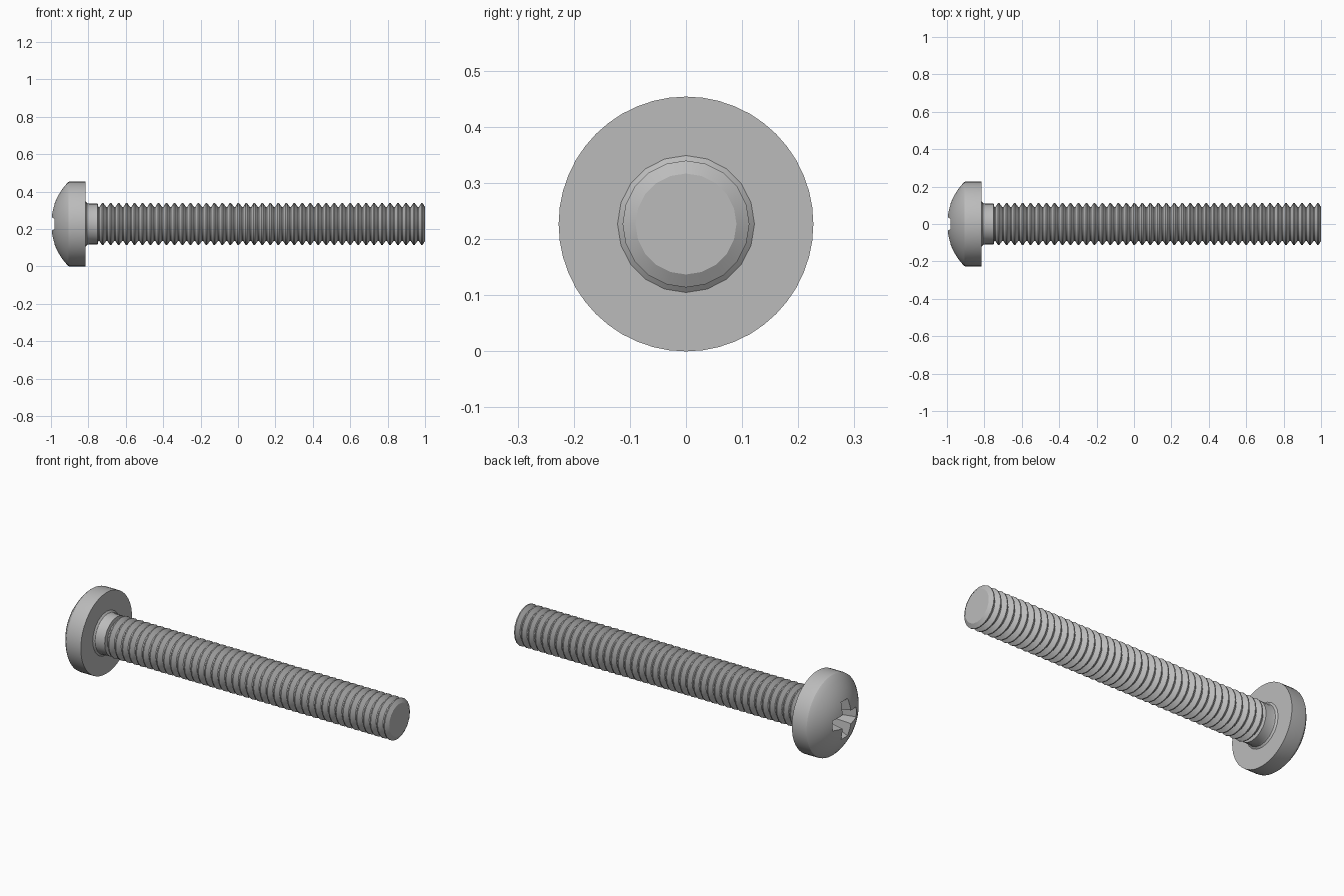
import bpy, bmesh, math

if "Cube" in bpy.data.objects:
    bpy.data.objects.remove(bpy.data.objects["Cube"])

R = 0.227           # head radius, also the height of the axis
HEAD_BACK = -0.815  # underside of the head

steel = bpy.data.materials.new("grey_steel")
steel.diffuse_color = (0.5, 0.5, 0.5, 1)
steel.use_nodes = True
steel.node_tree.nodes["Principled BSDF"].inputs["Base Color"].default_value = steel.diffuse_color


def make_object(name, bm):
    bmesh.ops.recalc_face_normals(bm, faces=bm.faces)
    mesh = bpy.data.meshes.new(name)
    bm.to_mesh(mesh)
    bm.free()
    mesh.materials.append(steel)
    obj = bpy.data.objects.new(name, mesh)
    bpy.context.collection.objects.link(obj)
    return obj


def loft(name, sections):
    """Skin a row of equal loops of points and cap both ends."""
    bm = bmesh.new()
    loops = [[bm.verts.new(p) for p in s] for s in sections]
    n = len(loops[0])
    for a, b in zip(loops, loops[1:]):
        for i in range(n):
            j = (i + 1) % n
            bm.faces.new((a[i], a[j], b[j], b[i]))
    bm.faces.new(loops[0])
    bm.faces.new(loops[-1])
    return make_object(name, bm)


def ring(x, r, sides):
    return [(x, r * math.sin(2 * math.pi * i / sides),
             R + r * math.cos(2 * math.pi * i / sides)) for i in range(sides)]


def shade(obj):
    bpy.ops.object.select_all(action='DESELECT')
    obj.select_set(True)
    bpy.context.view_layer.objects.active = obj
    bpy.ops.object.shade_smooth_by_angle(angle=math.radians(30))


# Domed head: spherical cap, rounded edge, straight rim, flat underside
DOME = 0.319
profile = []
for k in range(1, 11):
    r = 0.0219 * k
    profile.append((-1 + DOME - math.sqrt(DOME ** 2 - r ** 2), r))
profile += [(-0.905, 0.2255), (-0.895, R), (HEAD_BACK, R)]
head = loft("head", [ring(x, r, 48) for x, r in profile])


# Tapered cross recess cut into the head
def cross(x, reach, w):
    pts = []
    for q in range(4):
        c, s = round(math.cos(q * math.pi / 2)), round(math.sin(q * math.pi / 2))
        for a, b in ((reach, -w), (reach, w), (w * 1.25, w * 1.25)):
            pts.append((x, a * c - b * s, R + a * s + b * c))
    return pts


cutter = loft("recess_cutter", [cross(-1.03, 0.125, 0.033), cross(-0.89, 0.065, 0.02)])
cutter.hide_render = True
cut = head.modifiers.new("recess", 'BOOLEAN')
cut.operation = 'DIFFERENCE'
cut.solver = 'EXACT'
cut.object = cutter
bpy.context.view_layer.objects.active = head
bpy.ops.object.modifier_apply(modifier=cut.name)
bpy.data.objects.remove(cutter)
shade(head)

# Threaded shank: fillet, plain neck, then evenly spaced ridges
SIDES, TURNS = 20, 41
START, CREST, ROOT = -0.75, 0.113, 0.09
pitch = (1 - START) / TURNS
profile = [(HEAD_BACK, 0.122), (-0.807, 0.112), (-0.797, 0.109), (START, 0.109)]
for t in range(TURNS):
    x = START + t * pitch
    profile += [(x + pitch * 0.08, ROOT), (x + pitch * 0.20, ROOT),
                (x + pitch * 0.54, CREST), (x + pitch * 0.68, CREST)]
profile.append((1, ROOT))
shank = loft("threaded_shank", [ring(x, r, SIDES) for x, r in profile])
shade(shank)
